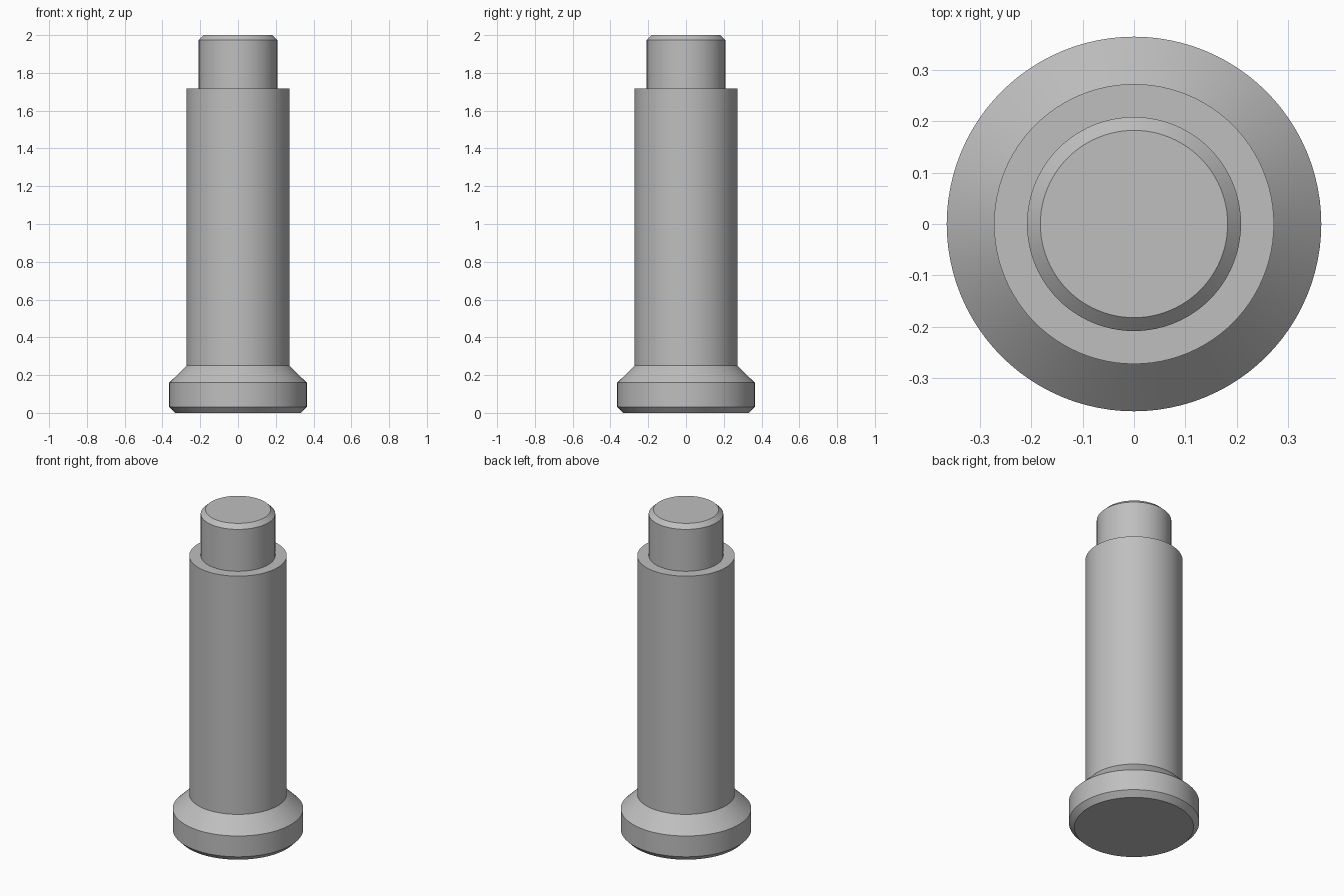
import bpy, bmesh, math

cube = bpy.data.objects.get("Cube")
if cube:
    bpy.data.objects.remove(cube, do_unlink=True)

# Plain grey metal
steel = bpy.data.materials.new("grey_steel")
steel.use_nodes = True
colour = (0.52, 0.52, 0.52, 1.0)
steel.diffuse_color = colour
steel.node_tree.nodes["Principled BSDF"].inputs["Base Color"].default_value = colour

# Half profile of the pin as (radius, height), from the foot up
profile = [
    (0.0, 0.0), (0.333, 0.0), (0.364, 0.032),   # chamfered foot
    (0.364, 0.16), (0.272, 0.25),               # flange and cone
    (0.272, 1.717), (0.208, 1.717),             # shaft and shoulder
    (0.208, 1.975), (0.182, 2.0), (0.0, 2.0),   # chamfered tip
]

# Turn the profile around the vertical axis
bm = bmesh.new()
verts = [bm.verts.new((r, 0, z)) for r, z in profile]
edges = [bm.edges.new(pair) for pair in zip(verts, verts[1:])]
bmesh.ops.spin(bm, geom=verts + edges, cent=(0, 0, 0), axis=(0, 0, 1),
               angle=math.tau, steps=96, use_merge=True)
bmesh.ops.remove_doubles(bm, verts=bm.verts, dist=0.0001)
bmesh.ops.recalc_face_normals(bm, faces=bm.faces)

mesh = bpy.data.meshes.new("stepped_pin")
bm.to_mesh(mesh)
bm.free()
mesh.materials.append(steel)
pin = bpy.data.objects.new("stepped_pin", mesh)
bpy.context.collection.objects.link(pin)

# Smooth round walls, sharp rims
bpy.context.view_layer.objects.active = pin
pin.select_set(True)
bpy.ops.object.shade_smooth_by_angle(angle=math.radians(30))
